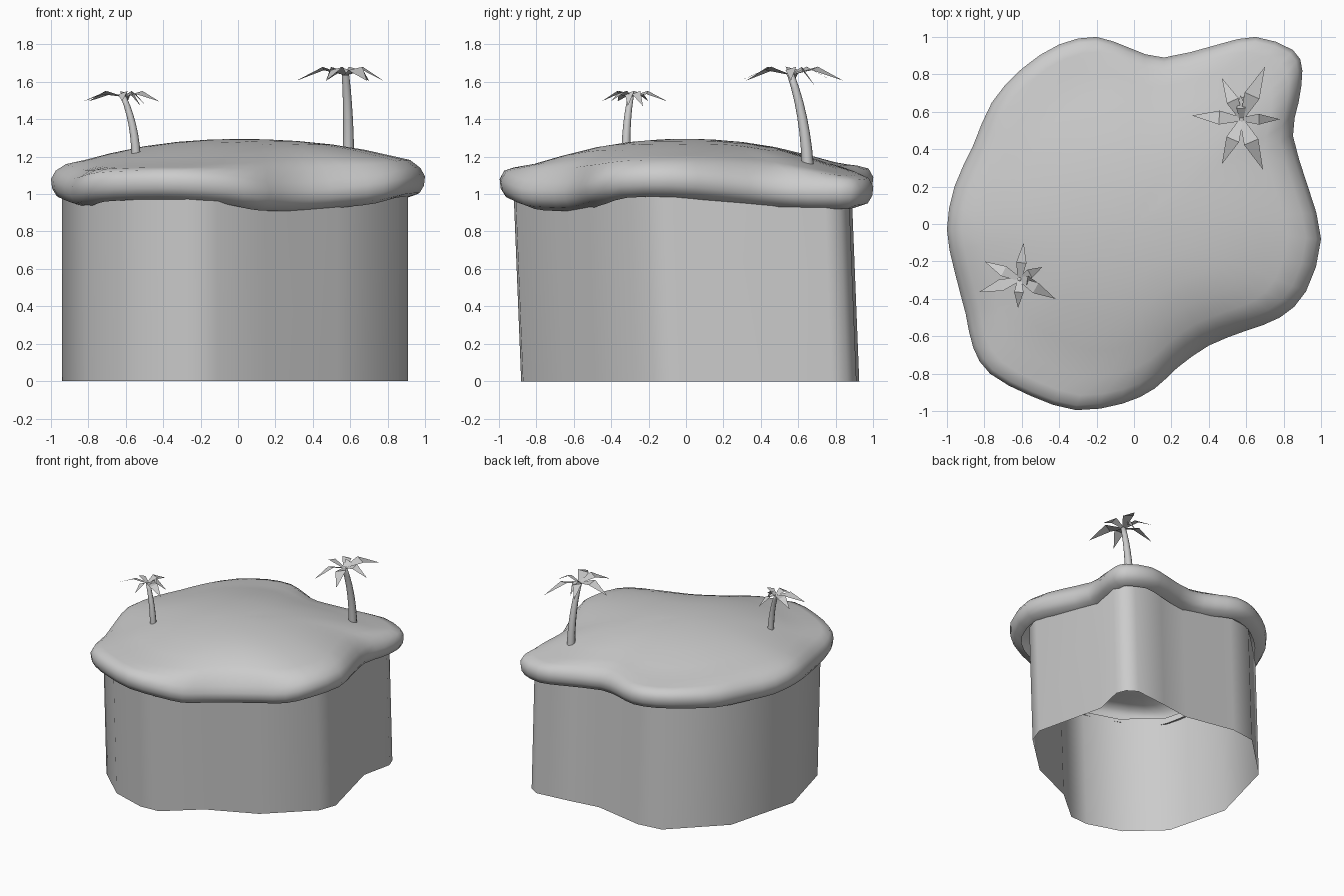
import bpy, bmesh, math
from mathutils import Vector

if "Cube" in bpy.data.objects:
    bpy.data.objects.remove(bpy.data.objects["Cube"])

# Grass cap outline, counter-clockwise: x, y, height of the hanging hem
RIM = [(-.20, 1.0, .98), (-.40, .96, .985), (-.60, .83, .985), (-.76, .65, .97),
       (-.86, .42, .96), (-.96, .20, .96), (-1.0, -.03, .97), (-.96, -.25, .95),
       (-.90, -.48, .93), (-.86, -.66, .94), (-.77, -.80, .96), (-.55, -.92, .97),
       (-.31, -.995, .97), (-.06, -.96, .95), (.11, -.88, .92), (.23, -.77, .91),
       (.40, -.65, .91), (.60, -.57, .93), (.78, -.50, .95), (.92, -.36, .98),
       (1.0, -.08, .985), (.93, .20, .96), (.85, .47, .93), (.88, .65, .92),
       (.90, .82, .92), (.85, .93, .92), (.65, 1.0, .93), (.45, .96, .94),
       (.16, .89, .955), (-.02, .94, .97)]

# Coarse cliff outline at the ground
CLIFF = [(.83, .78), (.80, .86), (.72, .91), (.44, .88), (.20, .845), (-.21, .925),
         (-.41, .90), (-.785, .535), (-.94, -.05), (-.81, -.55), (-.55, -.79),
         (-.27, -.88), (-.11, -.87), (.15, -.65), (.53, -.48), (.86, -.17),
         (.91, -.03), (.775, .53)]


def spline(points, steps):
    """Closed Catmull-Rom curve through the points."""
    pts, out = [Vector(p) for p in points], []
    n = len(pts)
    for i in range(n):
        a, b, c, d = (pts[(i + k) % n] for k in (-1, 0, 1, 2))
        for s in range(steps):
            t = s / steps
            out.append(.5 * (2 * b + (c - a) * t + (2 * a - 5 * b + 4 * c - d) * t * t
                             + (3 * b - a - 3 * c + d) * t ** 3))
    return out


def finish(bm, name, angle=None):
    bmesh.ops.recalc_face_normals(bm, faces=bm.faces)
    mesh = bpy.data.meshes.new(name)
    bm.to_mesh(mesh)
    bm.free()
    ob = bpy.data.objects.new(name, mesh)
    bpy.context.collection.objects.link(ob)
    if angle:
        bpy.ops.object.select_all(action='DESELECT')
        ob.select_set(True)
        bpy.context.view_layer.objects.active = ob
        bpy.ops.object.shade_smooth_by_angle(angle=math.radians(angle))
    return ob


def loft(name, rings, tip=None, angle=60):
    """Skin a stack of closed rings, optionally closing the last at a point."""
    bm = bmesh.new()
    loops = [[bm.verts.new(p) for p in ring] for ring in rings]
    n = len(loops[0])
    for a, b in zip(loops, loops[1:]):
        for i in range(n):
            bm.faces.new((a[i], a[(i + 1) % n], b[(i + 1) % n], b[i]))
    if tip is not None:
        v = bm.verts.new(tip)
        for i in range(n):
            bm.faces.new((loops[-1][i], loops[-1][(i + 1) % n], v))
    return finish(bm, name, angle)


def dome(x, y):
    """Height of the hilltop: falls off faster front/back and to the left."""
    return 1.295 - (.11 if x > 0 else .15) * x * x - .19 * y * y


# Grass cap: rolled rim, then a shallow dome; open underneath
rim = spline(RIM, 2)
n = len(rim)
inward = []
for i in range(n):
    t = (rim[(i + 1) % n] - rim[i - 1]).xy.normalized()
    inward.append(Vector((-t.y, t.x, 0)))
rings = []
for inset, rise in ((.09, 0), (.03, .02), (.006, .06), (0, .11), (.025, .155)):
    rings.append([p + d * inset + Vector((0, 0, rise)) for p, d in zip(rim, inward)])
for s in (.92, .82, .68, .5, .32, .15):
    k = s ** 6
    rings.append([(p.x * s, p.y * s, dome(p.x * s, p.y * s) * (1 - k) + (p.z + .185) * k)
                  for p in rim])
loft("grass_cap", rings, tip=(0, 0, dome(0, 0)))

# Cliff wall: open tube leaning slightly
loft("cliff_wall", [[(x, y - .04 * z, z) for x, y in CLIFF] for z in (0, 1.0)])


def palm(name, path, r0, r1, tips, lift, drop):
    # Curved tapering trunk
    a, b, c = (Vector(p) for p in path)
    rings = []
    for k in range(7):
        t = k / 6
        ctr = a * (1 - t) * (1 - 2 * t) + b * 4 * t * (1 - t) + c * t * (2 * t - 1)
        r = r0 + (r1 - r0) * t
        rings.append([ctr + Vector((r * math.cos(q * math.pi / 4),
                                    r * math.sin(q * math.pi / 4), 0)) for q in range(8)])
    loft(name + "_trunk", rings, tip=c + Vector((0, 0, .01)))
    # Flat pointed leaves, slightly twisted, arching out from the crown
    bm = bmesh.new()
    for x, y in tips:
        out = Vector((x - c.x, y - c.y, 0))
        side = Vector((-out.y, out.x, 0)).normalized()
        up = Vector((0, 0, 1))
        width = max(out.length, .18) * .14
        mid = c + out * .45 + up * lift
        tip = bm.verts.new(c + out - up * (drop if out.length > .15 else drop * 2))
        root = [bm.verts.new(c + side * e * .01) for e in (-1, 1)]
        edge = [bm.verts.new(mid + (side * width + up * .009) * e) for e in (-1, 1)]
        bm.faces.new((root[0], root[1], edge[1], edge[0]))
        bm.faces.new((edge[0], edge[1], tip))
    finish(bm, name + "_leaves")


palm("tall_palm", [(.59, .65, 1.15), (.588, .62, 1.41), (.575, .56, 1.635)], .032, .02,
     [(.70, .84), (.78, .56), (.69, .29), (.47, .32), (.31, .58), (.47, .78), (.57, .69)],
     .036, .03)
palm("short_palm", [(-.545, -.32, 1.2), (-.565, -.315, 1.37), (-.612, -.295, 1.52)], .025, .016,
     [(-.59, -.10), (-.49, -.23), (-.42, -.40), (-.62, -.45), (-.83, -.365), (-.80, -.20),
      (-.52, -.31)], .022, .025)
